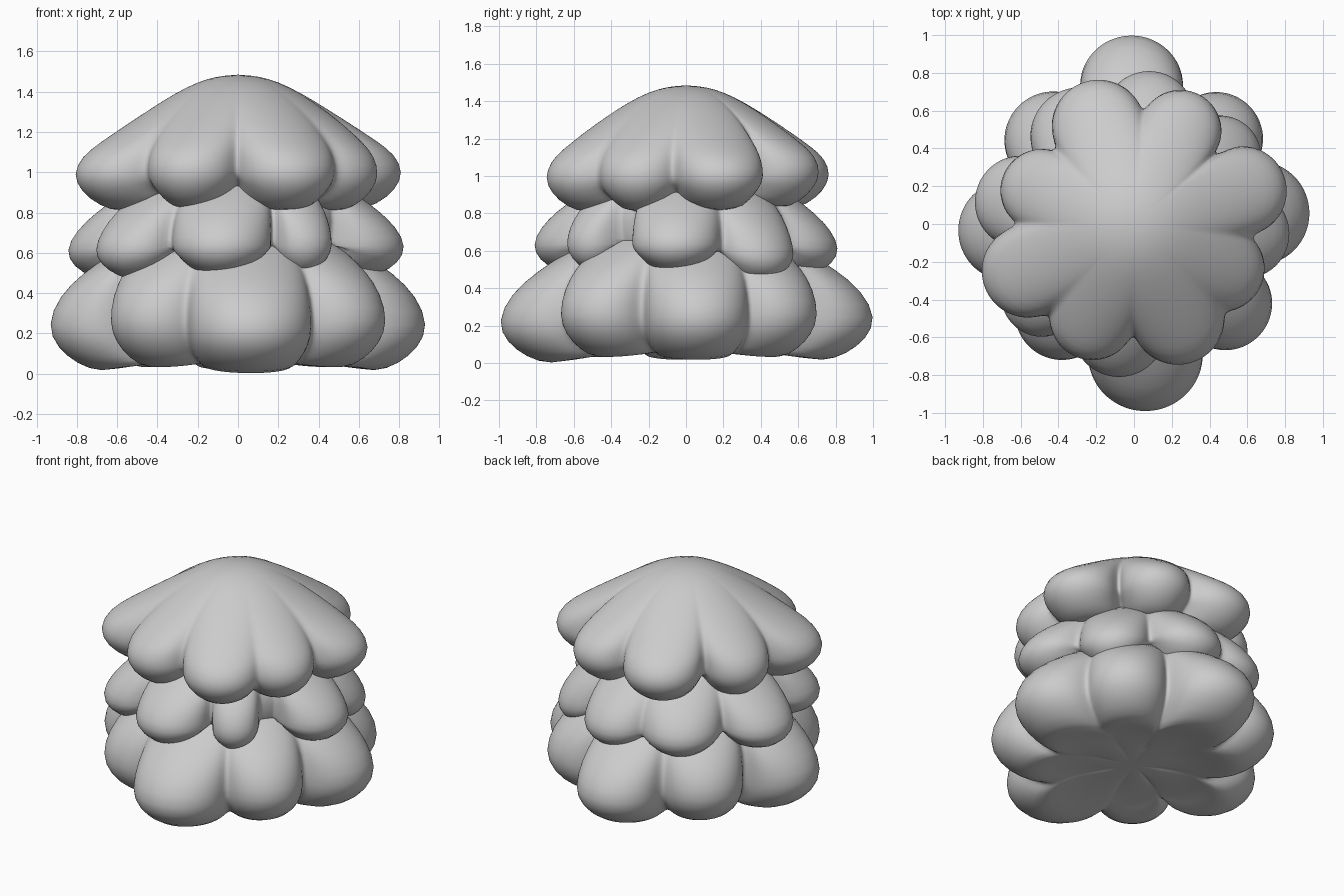
import bpy, bmesh
from math import sin, cos, radians, sqrt, tau, pi

cube = bpy.data.objects.get("Cube")
if cube:
    bpy.data.objects.remove(cube)

grey = bpy.data.materials.new("soft grey")
grey.use_nodes = True
colour = (0.6, 0.6, 0.6, 1)
grey.diffuse_color = colour
grey.node_tree.nodes["Principled BSDF"].inputs["Base Color"].default_value = colour

SEGMENTS = 160


def outline(angle, lobes, core):
    """Radius, lobe strength and droop of the scalloped rim at an angle."""
    best = (core, 0, 0)
    for deg, reach, size, droop in lobes:
        d = (angle - radians(deg) + pi) % tau - pi
        centre = reach - size
        inside = size ** 2 - (centre * sin(d)) ** 2
        if inside > 0 and cos(d) > 0:
            radius = centre * cos(d) + sqrt(inside)
            if radius > best[0]:
                best = (radius, (radius - core) / (reach - core), droop)
    return best


def foliage_tier(name, profile, lobes, core, lift):
    """Sweep a domed profile round the axis, scalloped into round lobes."""
    bm = bmesh.new()
    widest = max(r for r, z in profile)
    rim = max(range(len(profile)), key=lambda i: profile[i][0])
    rings = []
    for i, (r, z) in enumerate(profile[1:-1], 1):
        ring = []
        for s in range(SEGMENTS):
            a = tau * s / SEGMENTS
            radius, strength, droop = outline(a, lobes, core)
            # The crown stays round; scallops only bite near the rim
            t = 1 if i >= rim else (r / widest) ** 3
            rr = r * (1 + t * (radius / widest - 1))
            under = max(0, i - rim) / (len(profile) - 1 - rim)
            raise_by = lift * (1 - strength) * min(1, under * 3) * (1 - under)
            zz = z + raise_by + droop * strength * t * (1 - under ** 2)
            ring.append(bm.verts.new((rr * cos(a), rr * sin(a), zz)))
        rings.append(ring)
    # Skin between the rings, then close the crown and the underside
    for upper, lower in zip(rings, rings[1:]):
        for s in range(SEGMENTS):
            n = (s + 1) % SEGMENTS
            bm.faces.new((upper[s], lower[s], lower[n], upper[n]))
    for ring, z in ((rings[0], profile[0][1]), (rings[-1], profile[-1][1])):
        tip = bm.verts.new((0, 0, z))
        for s in range(SEGMENTS):
            bm.faces.new((tip, ring[s], ring[(s + 1) % SEGMENTS]))
    bmesh.ops.recalc_face_normals(bm, faces=bm.faces)
    mesh = bpy.data.meshes.new(name)
    bm.to_mesh(mesh)
    bm.free()
    mesh.materials.append(grey)
    obj = bpy.data.objects.new(name, mesh)
    bpy.context.collection.objects.link(obj)
    sub = obj.modifiers.new("smooth", "SUBSURF")
    sub.levels = sub.render_levels = 1
    mesh.shade_smooth()


# Lobes are (angle, reach, size, droop)
foliage_tier(
    "top_foliage",
    [(0, 1.485), (.1, 1.477), (.2, 1.45), (.32, 1.39), (.45, 1.31), (.58, 1.225),
     (.7, 1.14), (.77, 1.08), (.81, .99), (.77, .9), (.68, .83), (.58, .8),
     (.45, .84), (.3, .9), (0, .9)],
    [(110, .81, .25, .02), (63.5, .78, .22, .03), (17, .85, .24, .01), (-27, .76, .23, 0),
     (-65, .81, .25, 0), (246, .78, .23, .01), (204, .875, .25, 0), (160, .75, .22, 0)],
    .52, .22)

foliage_tier(
    "middle_foliage",
    [(0, 1.1), (.2, 1.08), (.4, 1.0), (.58, .89), (.7, .8), (.79, .71), (.84, .61),
     (.8, .53), (.71, .475), (.58, .46), (.45, .5), (.3, .55), (0, .55)],
    [(169, .87, .25, 0), (122, .82, .26, 0), (82, .83, .24, 0), (38, .81, .22, -.05),
     (-5, .84, .24, .02), (-57, .74, .15, .02), (-98, .83, .25, .02), (-142, .85, .22, 0)],
    .52, .32)

foliage_tier(
    "bottom_foliage",
    [(0, .8), (.25, .78), (.45, .7), (.63, .59), (.77, .49), (.89, .37), (.95, .22),
     (.9, .11), (.8, .03), (.68, -.01), (.55, .03), (.35, .07), (0, .07)],
    [(5, .95, .28, .02), (46, .89, .25, .04), (91, 1.02, .28, .02), (134, .89, .26, .04),
     (183, .95, .27, .02), (231, .87, .25, .04), (-85, 1.015, .31, 0), (-41, .905, .25, .04)],
    .56, .15)
